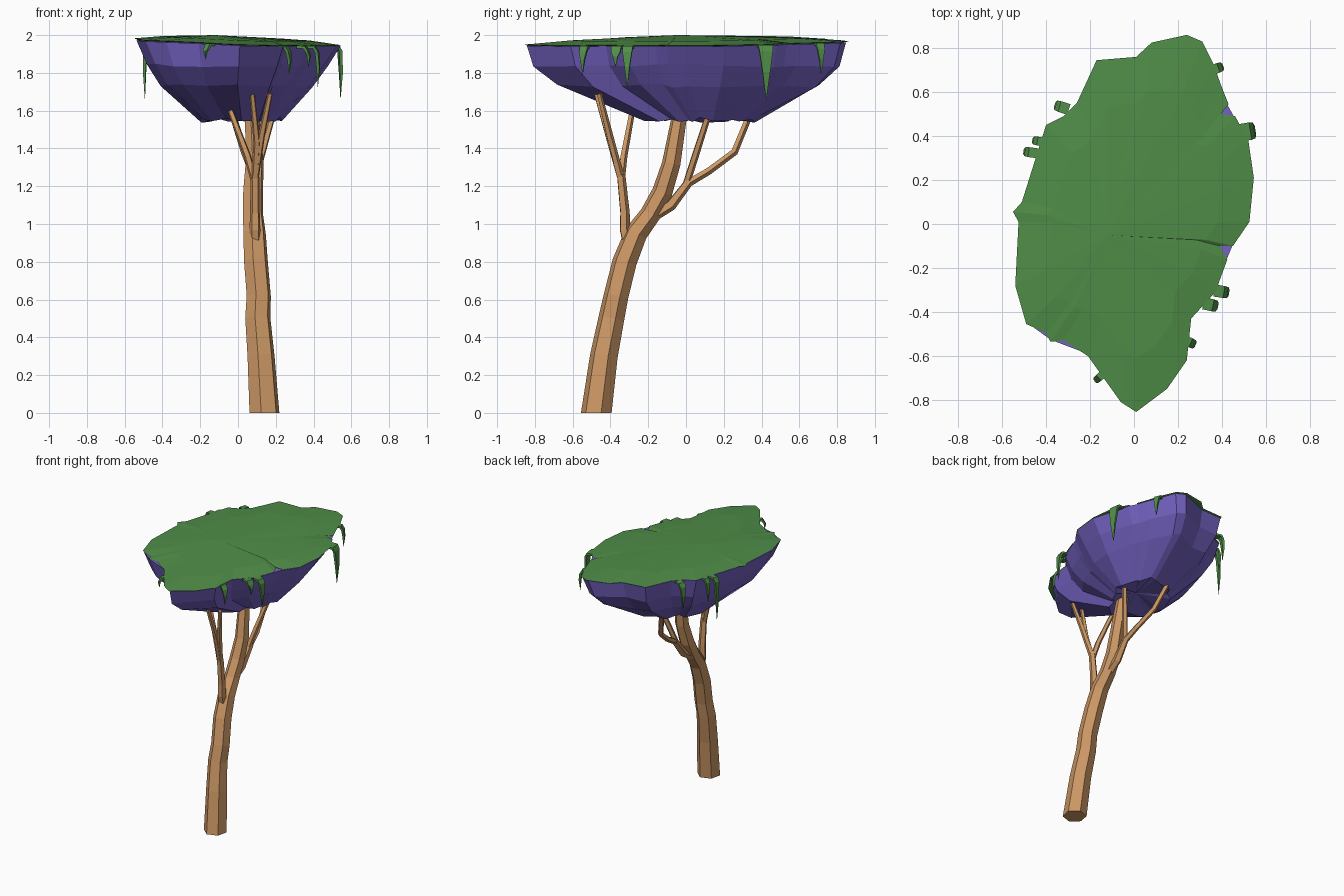
import bpy, bmesh, math, random
from mathutils import Vector

if "Cube" in bpy.data.objects:
    bpy.data.objects.remove(bpy.data.objects["Cube"])

random.seed(4)


def material(name, rgb):
    m = bpy.data.materials.new(name)
    m.diffuse_color = (*rgb, 1)
    m.use_nodes = True
    m.node_tree.nodes["Principled BSDF"].inputs["Base Color"].default_value = m.diffuse_color
    return m


GREEN = material("leaf_green", (0.08, 0.27, 0.065))
PURPLE = material("canopy_purple", (0.18, 0.125, 0.55))
WOOD = material("bark", (0.60, 0.31, 0.13))


def finish(bm, name, mat):
    bmesh.ops.recalc_face_normals(bm, faces=bm.faces)
    me = bpy.data.meshes.new(name)
    bm.to_mesh(me)
    bm.free()
    me.materials.append(mat)
    ob = bpy.data.objects.new(name, me)
    bpy.context.collection.objects.link(ob)
    return ob


def loft(name, rings, mat, start=None, end=None):
    """Skin equal-sized rings; ends close on a point or with a flat cap."""
    bm = bmesh.new()
    vs = [[bm.verts.new(p) for p in r] for r in rings]
    n = len(rings[0])
    for a, b in zip(vs, vs[1:]):
        for i in range(n):
            j = (i + 1) % n
            bm.faces.new((a[i], a[j], b[j], b[i]))
    for ring, tip in ((vs[0], start), (vs[-1], end)):
        if tip is None:
            bm.faces.new(ring)
        else:
            t = bm.verts.new(tip)
            for i in range(n):
                bm.faces.new((ring[i], ring[(i + 1) % n], t))
    return finish(bm, name, mat)


def tube(name, pts, sides):
    """Faceted limb along (x, y, z, radius) points."""
    ps = [Vector(p[:3]) for p in pts]
    rings = []
    for k, p in enumerate(ps):
        t = (ps[min(k + 1, len(ps) - 1)] - ps[max(k - 1, 0)]).normalized()
        if p.z == 0:
            t = Vector((0, 0, 1))
        u = Vector((0, 1, 0)).cross(t).normalized()
        v = t.cross(u)
        r = pts[k][3]
        rings.append([p + r * (math.cos(a) * u + math.sin(a) * v)
                      for a in (math.tau * (i + 0.3) / sides for i in range(sides))])
    return loft(name, rings, WOOD)


# Trunk
tube("trunk", [(.14, -.475, 0, .083), (.122, -.435, .3, .075), (.105, -.395, .5, .07),
               (.11, -.37, .62, .067), (.095, -.325, .8, .066), (.088, -.265, .95, .062),
               (.08, -.19, 1.05, .056), (.08, -.125, 1.17, .055), (.088, -.078, 1.32, .05),
               (.075, -.03, 1.6, .04), (.075, -.01, 1.7, .035)], 6)

# Branches
LIMBS = {
    "front_branch": [(.09, -.30, .86, .03), (.09, -.325, .97, .03), (.09, -.325, 1.06, .027),
                     (.09, -.345, 1.26, .024)],
    "front_twig_left": [(.09, -.345, 1.24, .021), (.10, -.40, 1.43, .019), (.075, -.475, 1.69, .014)],
    "front_twig_right": [(.09, -.345, 1.24, .021), (.125, -.405, 1.47, .019), (.17, -.46, 1.69, .014)],
    "front_twig_inner": [(.09, -.345, 1.22, .02), (.05, -.33, 1.36, .02), (-.04, -.285, 1.6, .016)],
    "back_branch": [(.08, -.24, 1.0, .03), (.085, -.08, 1.10, .03), (.09, .02, 1.23, .024)],
    "back_twig_inner": [(.085, .0, 1.21, .02), (.12, .045, 1.35, .02), (.19, .125, 1.6, .017)],
    "back_twig_outer": [(.09, .0, 1.21, .022), (.075, .12, 1.28, .02), (.035, .255, 1.38, .02),
                        (-.035, .345, 1.6, .018)],
}
for name, pts in LIMBS.items():
    tube(name, pts, 5)

# Canopy outline, clockwise from the back tip
EDGE = [(.24, .86), (.31, .83), (.36, .73), (.40, .62), (.43, .545), (.35, .51), (.46, .49),
        (.52, .38), (.545, .21), (.525, .01), (.45, -.10), (.39, -.10), (.425, -.16), (.37, -.31),
        (.26, -.43), (.24, -.62), (.15, -.75), (.01, -.855), (-.06, -.81), (-.21, -.60),
        (-.32, -.53), (-.38, -.535), (-.40, -.495), (-.49, -.455), (-.54, -.28), (-.525, .01),
        (-.55, .055), (-.51, .10), (-.40, .45), (-.32, .49), (-.26, .55), (-.17, .745),
        (.01, .76), (.08, .825)]


def rim_z(x, y):
    return 1.963 - .035 * x + .015 * y


# Purple canopy body: skips the notches so it shows through them
base = [EDGE[i] for i in (0, 1, 3, 4, 6, 8, 9, 10, 12, 13, 14, 15, 17, 19, 21, 23, 24,
                          25, 27, 28, 29, 30, 31, 32)]


def body_ring(sx, sy, cx, cy, z, jitter):
    return [(x * sx + cx, y * sy + cy,
             (rim_z(x, y) - .006 if z is None else z + random.uniform(-jitter, jitter)))
            for x, y in base]


loft("canopy_body", [body_ring(.995, .985, 0, 0, None, 0),
                     body_ring(.885, .945, -.005, 0, 1.84, .01),
                     body_ring(.74, .81, -.01, .01, 1.73, .01),
                     body_ring(.40, .34, .015, .07, 1.55, .015)],
     PURPLE, (0, 0, 1.95), (.04, .07, 1.59))


# Green top layer: thin edge rising to a low crown
def top_ring(s, lift):
    return [(x * s, y * s, rim_z(x * s, y * s) + lift) for x, y in EDGE]


loft("leaf_top", [top_ring(.985, -.004), top_ring(1, 0), top_ring(.72, .018)],
     GREEN, (0, 0, 1.955), (-.12, -.05, 2.0))

# Hanging leaf drips: x, y at the rim, tip height, width
DRIPS = [(.37, .705, 1.79, .045), (.515, .42, 1.655, .08), (.395, -.307, 1.72, .055),
         (.345, -.367, 1.83, .055), (.245, -.535, 1.79, .045), (-.15, -.69, 1.87, .035),
         (-.465, .325, 1.65, .045), (-.425, .375, 1.80, .04), (-.325, .53, 1.78, .05)]
for k, (x, y, tip, w) in enumerate(DRIPS):
    out = Vector((x * 5, y, 0)).normalized()
    side = Vector((-out.y, out.x, 0))
    up = Vector((0, 0, 1))
    rim = Vector((x, y, rim_z(x, y)))
    drop = rim.z - tip
    rings = []
    # (outward, down, width factor, thickness direction tilt)
    for o, d, f, tilt in ((-.03, .008, 1, 0), (.01, .01, 1, .4), (.024, .035, .9, .9),
                          (.03, drop * .5, .5, 1)):
        c = rim + out * o - up * d
        n = (up * (1 - tilt) + out * tilt).normalized() * .008
        s = side * w * f / 2
        rings.append([c - s - n, c + s - n, c + s + n, c - s + n])
    loft("leaf_drip_%d" % (k + 1), rings, GREEN, None, rim + out * .028 - up * drop)
